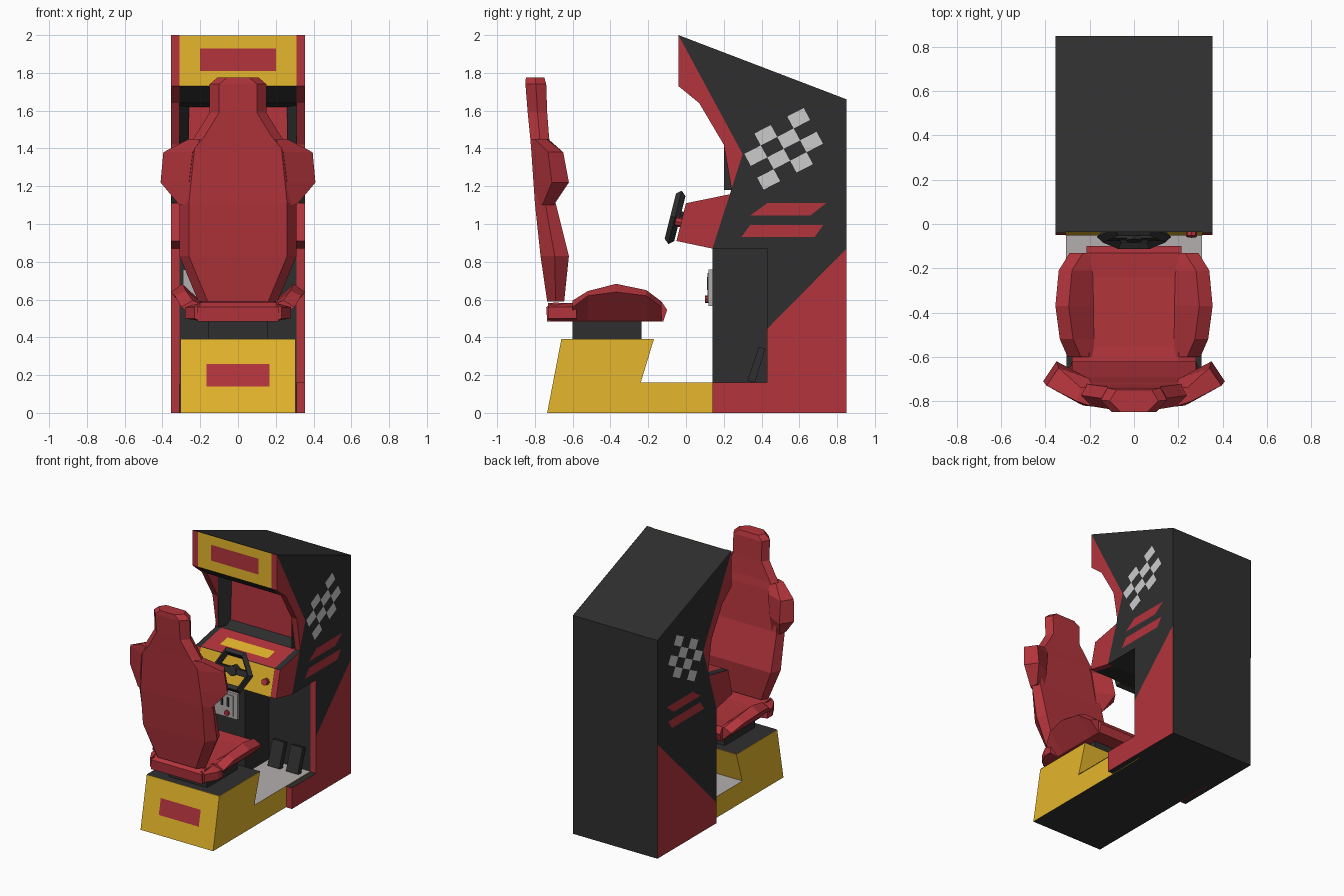
import bpy, bmesh, math
from mathutils import Vector

if "Cube" in bpy.data.objects:
    bpy.data.objects.remove(bpy.data.objects["Cube"])


def material(name, rgb):
    m = bpy.data.materials.new(name)
    m.diffuse_color = (*rgb, 1)
    m.use_nodes = True
    m.node_tree.nodes["Principled BSDF"].inputs["Base Color"].default_value = m.diffuse_color
    return m


RED = material("red", (0.45, 0.035, 0.045))
DARK = material("charcoal", (0.028, 0.028, 0.028))
YELLOW = material("yellow", (0.78, 0.47, 0.025))
GREY = material("light_grey", (0.45, 0.43, 0.42))
WHITE = material("white", (0.6, 0.6, 0.6))


def finish(name, bm, mat, recolour=None):
    """Turn a bmesh into an object; recolour(normal) marks faces painted dark."""
    bm.normal_update()
    me = bpy.data.meshes.new(name)
    me.materials.append(mat)
    if recolour:
        me.materials.append(DARK)
        for f in bm.faces:
            f.material_index = int(recolour(f.normal))
    bm.to_mesh(me)
    bm.free()
    ob = bpy.data.objects.new(name, me)
    bpy.context.collection.objects.link(ob)
    return ob


def loft(name, rings, mat, recolour=None):
    bm = bmesh.new()
    vs = [[bm.verts.new(p) for p in r] for r in rings]
    n = len(vs[0])
    for a, b in zip(vs, vs[1:]):
        for i in range(n):
            j = (i + 1) % n
            bm.faces.new((a[i], a[j], b[j], b[i]))
    bm.faces.new(vs[0][::-1])
    bm.faces.new(vs[-1])
    bmesh.ops.recalc_face_normals(bm, faces=bm.faces)
    return finish(name, bm, mat, recolour)


def extrude(name, yz, x0, x1, mat, recolour=None):
    return loft(name, [[(x, y, z) for y, z in yz] for x in (x0, x1)], mat, recolour)


def box(name, x0, x1, y0, y1, z0, z1, mat):
    return extrude(name, [(y0, z0), (y1, z0), (y1, z1), (y0, z1)], x0, x1, mat)


def decal(name, polys, mat, outward):
    """Flat painted shapes, facing the outward direction."""
    bm = bmesh.new()
    for p in polys:
        f = bm.faces.new([bm.verts.new(v) for v in p])
        f.normal_update()
        if f.normal.dot(Vector(outward)) < 0:
            f.normal_flip()
    return finish(name, bm, mat)


def strip(name, xw, a, b, mat, outward=(0, -1, 0.2)):
    """Rectangle of half width xw between two (y, z) points."""
    (ya, za), (yb, zb) = a, b
    return decal(name, [[(-xw, ya, za), (xw, ya, za), (xw, yb, zb), (-xw, yb, zb)]], mat, outward)


# Cabinet side panels: right one has a leg opening
upper = [(0.85, 0), (0.85, 1.66), (-0.04, 2), (-0.04, 1.73), (0.07, 1.64), (0.2, 1.42),
         (0.245, 1.16), (0, 1.11), (-0.05, 0.91), (0.14, 0.87)]
opening = [(0.43, 0.87), (0.43, 0.16), (0.14, 0.16)]
dark_rim = lambda n: n.y > 0.9 or n.z > 0.9 or n.z < -0.99 or (n.z > 0.5 and n.y > 0.2)
extrude("right_side_panel", upper + opening + [(0.14, 0)], 0.31, 0.355, RED, dark_rim)
extrude("left_side_panel", upper + [(0.14, 0)], -0.355, -0.31, RED, dark_rim)

# Side artwork: black field, chequers and stripes
field = [(0.14, 0.87), (0.30, 1.37), (-0.04, 2), (0.85, 1.66), (0.85, 0.87)]
stripes = [[(0.43, 1.11), (0.742, 1.11), (0.658, 1.045), (0.34, 1.045)],
           [(0.34, 0.995), (0.727, 0.995), (0.68, 0.93), (0.293, 0.93)]]
u, v, o = Vector((0.087, 0.045)), Vector((0.034, -0.063)), Vector((0.362, 1.479))
checks = []
for b in range(4):
    for a in range(-1, 3):
        if (a + b) % 2 == 0:
            c = o + a * u + b * v
            checks.append([c, c + u, c + u + v, c + v])
for side, s, low in (("right", 1, [(0.43, 0.445), (0.43, 0.87)]), ("left", -1, [(0.14, 0.155)])):
    for nm, shapes, mat, off in (("field", [field + low], DARK, 0.356),
                                 ("stripes", stripes, RED, 0.358),
                                 ("chequers", checks, WHITE, 0.358)):
        decal(f"{side}_{nm}", [[(s * off, p[0], p[1]) for p in sh] for sh in shapes], mat, (s, 0, 0))

# Cabinet core with screen recess and console
core = [(0.85, 0), (0.85, 1.66), (-0.035, 1.998), (-0.035, 1.73), (0.07, 1.64), (0.3, 1.62),
        (0.29, 1.22), (0.245, 1.16), (0, 1.11), (-0.05, 0.91), (0.14, 0.87), (0.43, 0.87), (0.43, 0)]
extrude("cabinet_core", core, -0.31, 0.31, DARK)
strip("screen", 0.26, (0.286, 1.22), (0.296, 1.62), RED)
for s, side in ((-1, "left"), (1, "right")):
    tri = [(s * 0.31, 0.2), (s * 0.26, 0.3), (s * 0.31, 0.3)]
    loft(f"{side}_bezel", [[(x, y, z) for x, y in tri] for z in (1.18, 1.63)], DARK)

# Marquee
strip("marquee", 0.31, (-0.038, 1.73), (-0.038, 1.998), YELLOW)
strip("marquee_sign", 0.2, (-0.041, 1.81), (-0.041, 1.93), RED)

# Console surfaces
strip("console_top", 0.31, (0, 1.113), (0.245, 1.163), RED, (0, 0, 1))
strip("console_top_stripe", 0.2, (0.07, 1.131), (0.16, 1.149), YELLOW, (0, 0, 1))
strip("console_front", 0.31, (-0.003, 1.11), (-0.053, 0.91), YELLOW)


def cylinder(name, r, depth, loc, rot, mat, n=8):
    bpy.ops.mesh.primitive_cylinder_add(vertices=n, radius=r, depth=depth, location=loc, rotation=rot)
    ob = bpy.context.object
    ob.name = name
    ob.data.materials.append(mat)
    return ob


# Steering wheel, tilted with the console face
tilt = (math.radians(76), 0, 0)
centre = Vector((0, -0.058, 1.035))
bpy.ops.mesh.primitive_torus_add(major_segments=6, minor_segments=4, major_radius=0.142,
                                 minor_radius=0.026, location=centre, rotation=tilt)
bpy.context.object.name = "steering_wheel_rim"
bpy.context.object.data.materials.append(DARK)
cylinder("steering_hub", 0.04, 0.07, centre + Vector((0, 0.015, -0.004)), tilt, DARK, 6)
spoke = box("steering_spoke", -0.13, 0.13, -0.022, 0.022, -0.012, 0.012, DARK)
spoke.location, spoke.rotation_euler = centre, tilt
cylinder("start_button", 0.025, 0.04, (0.26, -0.037, 1.01), tilt, RED)

# Coin box and door
box("coin_box", -0.31, -0.04, 0.14, 0.435, 0.15, 0.875, DARK)
box("coin_door", -0.29, -0.09, 0.12, 0.142, 0.565, 0.76, GREY)
box("coin_door_plate", -0.26, -0.12, 0.114, 0.122, 0.585, 0.74, GREY)
for x in (-0.215, -0.165):
    box("coin_slot", x - 0.008, x + 0.008, 0.111, 0.116, 0.65, 0.72, DARK)
cylinder("coin_button", 0.02, 0.02, (-0.17, 0.11, 0.602), (math.pi / 2, 0, 0), RED)

# Pedals
for x, nm in ((0.07, "brake_pedal"), (0.225, "gas_pedal")):
    extrude(nm, [(0.325, 0.17), (0.365, 0.16), (0.42, 0.34), (0.385, 0.35)], x - 0.05, x + 0.05, DARK)

# Base, floor and pedestal
extrude("base", [(-0.735, 0), (-0.66, 0.39), (-0.17, 0.39), (-0.24, 0.16), (0.44, 0.16), (0.44, 0)],
        -0.305, 0.305, YELLOW, lambda n: n.z < -0.9)
strip("base_top", 0.305, (-0.66, 0.392), (-0.17, 0.392), DARK, (0, 0, 1))
strip("floor", 0.308, (-0.238, 0.163), (0.43, 0.163), GREY, (0, 0, 1))
strip("base_sign", 0.168, (-0.711, 0.14), (-0.688, 0.26), RED)
box("seat_pedestal", -0.16, 0.16, -0.6, -0.235, 0.39, 0.49, DARK)

# Seat cushion with flared bolsters
extrude("seat_cushion", [(-0.735, 0.485), (-0.74, 0.56), (-0.7, 0.585), (-0.55, 0.575), (-0.24, 0.58),
                         (-0.13, 0.59), (-0.1, 0.545), (-0.12, 0.485)], -0.215, 0.215, RED)
side_rings = [(-0.6, 0.30, 0.56, 0.595), (-0.52, 0.335, 0.62, 0.645), (-0.37, 0.355, 0.64, 0.683),
              (-0.21, 0.34, 0.62, 0.65), (-0.13, 0.29, 0.56, 0.59)]
# Upper wings of the backrest, four corners per level
wing = [(1.10, (.26, -.79), (.31, -.76), (.30, -.70), (.24, -.69)),
        (1.22, (.26, -.80), (.41, -.71), (.35, -.62), (.22, -.69)),
        (1.38, (.24, -.815), (.395, -.73), (.34, -.65), (.20, -.70)),
        (1.45, (.20, -.82), (.26, -.80), (.24, -.74), (.19, -.73))]
for s, side in ((-1, "left"), (1, "right")):
    loft(f"{side}_seat_bolster",
         [[(s * 0.21, y, 0.485), (s * xo, y, zo), (s * (xo - 0.06), y, zt), (s * 0.18, y, 0.575)]
          for y, xo, zo, zt in side_rings], RED)
    loft(f"{side}_back_wing", [[(s * x, y, lv[0]) for x, y in lv[1:]] for lv in wing], RED)
    # rear corner of the cushion
    loft(f"{side}_cushion_corner",
         [[(s * 0.2, y, 0.487), (s * xo, y, 0.5), (s * xo, y, 0.56), (s * 0.2, y, 0.583)]
          for y, xo in ((-0.73, 0.23), (-0.64, 0.28), (-0.58, 0.28))], RED)

# Backrest: height, half width, rear y, front y
levels = [(0.59, 0.21, -0.735, -0.645), (0.83, 0.31, -0.77, -0.62), (1.11, 0.31, -0.80, -0.69),
          (1.40, 0.28, -0.82, -0.715), (1.46, 0.23, -0.825, -0.725), (1.59, 0.15, -0.838, -0.735),
          (1.74, 0.15, -0.85, -0.74), (1.775, 0.11, -0.848, -0.75)]
rings = []
for z, w, yb, yf in levels:
    ym = (yb + yf) / 2
    rings.append([(-w + 0.05, yb, z), (w - 0.05, yb, z), (w, ym, z),
                  (w - 0.03, yf, z), (-w + 0.03, yf, z), (-w, ym, z)])
loft("seat_back", rings, RED)
